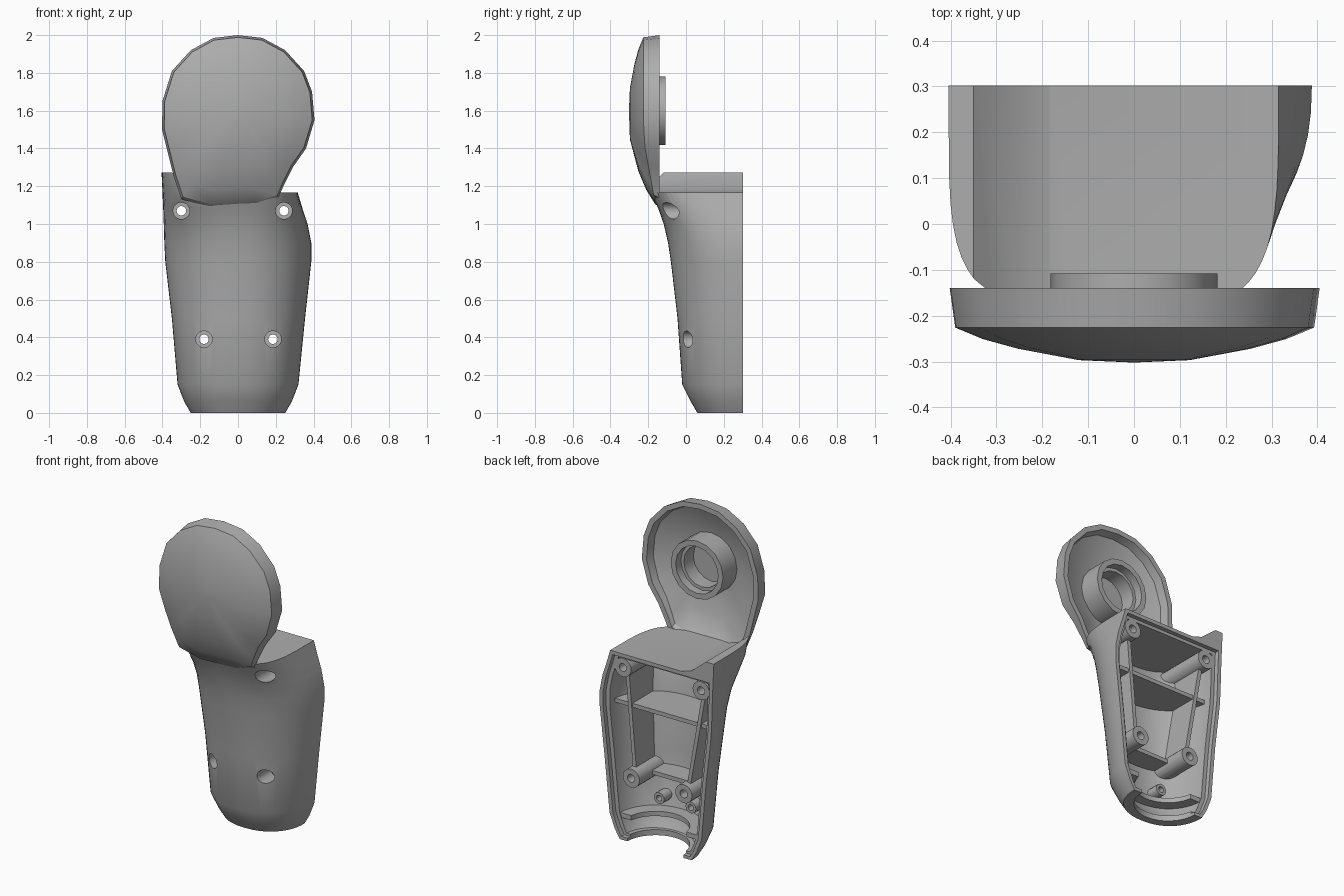
import bpy, bmesh
from math import cos, sin, pi

if "Cube" in bpy.data.objects:
    bpy.data.objects.remove(bpy.data.objects["Cube"])

grey = bpy.data.materials.new("plain_grey")
grey.use_nodes = True
grey.diffuse_color = (0.42, 0.42, 0.42, 1)
grey.node_tree.nodes["Principled BSDF"].inputs["Base Color"].default_value = (0.42, 0.42, 0.42, 1)

BACK = 0.302
parts, cutters = [], []


def make(name, rings, cutter=False):
    """Skin a list of equal closed rings and cap both ends."""
    bm = bmesh.new()
    loops = [[bm.verts.new(p) for p in ring] for ring in rings]
    n = len(loops[0])
    for a, b in zip(loops, loops[1:]):
        for i in range(n):
            j = (i + 1) % n
            bm.faces.new((a[i], a[j], b[j], b[i]))
    bm.faces.new(loops[0])
    bm.faces.new(loops[-1])
    bmesh.ops.recalc_face_normals(bm, faces=bm.faces)
    mesh = bpy.data.meshes.new(name)
    bm.to_mesh(mesh)
    bm.free()
    mesh.materials.append(grey)
    obj = bpy.data.objects.new(name, mesh)
    bpy.context.collection.objects.link(obj)
    obj.hide_render = cutter
    (cutters if cutter else parts).append(obj)
    return obj


def prism(name, pts, a, b, axis="y", cutter=False):
    if axis == "y":
        rings = [[(u, d, v) for u, v in pts] for d in (a, b)]
    else:
        rings = [[(u, v, d) for u, v in pts] for d in (a, b)]
    return make(name, rings, cutter)


def circle(x, v, r, n=20):
    return [(x + r * cos(2 * pi * i / n), v + r * sin(2 * pi * i / n)) for i in range(n)]


def rect(x0, x1, z0, z1):
    return [(x0, z0), (x1, z0), (x1, z1), (x0, z1)]


def boolean(obj, tools, op="DIFFERENCE"):
    for tool in tools:
        mod = obj.modifiers.new("bool", "BOOLEAN")
        mod.operation, mod.solver, mod.object = op, "EXACT", tool


# Handle sections: height, front depth, right edge, left edge, squareness
ROWS = [(0, 0.06, 0.25, 0.25, 2.2), (0.06, 0.025, 0.285, 0.285, 2.2),
        (0.15, -0.02, 0.32, 0.32, 2.2), (0.5, -0.045, 0.35, 0.355, 2.2),
        (0.8, -0.08, 0.385, 0.388, 2.2), (0.9, -0.095, 0.39, 0.388, 2.3),
        (1.0, -0.118, 0.393, 0.368, 2.6), (1.08, -0.146, 0.396, 0.342, 3.2),
        (1.17, -0.186, 0.4, 0.315, 4), (1.32, -0.19, 0.407, 0.3, 5)]


def row_at(z):
    for a, b in zip(ROWS, ROWS[1:]):
        if z <= b[0]:
            t = (z - a[0]) / (b[0] - a[0])
            return [p + (q - p) * t for p, q in zip(a, b)]


def handle_loft(name, z0, z1, inset=0, reach=0, y_min=-1):
    levels = [z0] + [r[0] for r in ROWS if z0 < r[0] < z1] + [z1]
    rings = []
    for level in levels:
        z, front, left, right, n = row_at(level)
        ring = []
        for i in range(29):
            c, s = cos(pi * i / 28), max(sin(pi * i / 28), 0)
            half = (right if c > 0 else left) - inset
            x = half * abs(c) ** (2 / n) * (1 if c > 0 else -1)
            y = BACK - (BACK - front - inset) * s ** (2 / n)
            ring.append((x, max(y, y_min), z))
        if reach:
            ring = [(ring[0][0], BACK + reach, z)] + ring + [(ring[-1][0], BACK + reach, z)]
        rings.append(ring)
    return make(name, rings, name.startswith("cut"))


# Cutters: cavity, rim step, saddle top, cable outlet and screw holes
cavity = handle_loft("cut_cavity", 0.035, 1.125, 0.05, 0.2)
step = handle_loft("cut_step", 0.02, 1.145, 0.024, 0.2, 0.275)
core = handle_loft("cut_core", 0.02, 1.14, 0.02)
saddle = prism("cut_saddle", [(0.6, 1.168), (-0.18, 1.168), (-0.25, 1.19), (-0.35, 1.272),
                              (-0.6, 1.272), (-0.6, 1.6), (0.6, 1.6)], -0.6, 0.6, cutter=True)
outlet = prism("cut_outlet", circle(0, BACK, 0.195, 32), -0.1, 0.3, "z", True)
SCREWS = [(-0.30, 1.07), (0.243, 1.07), (-0.18, 0.39), (0.185, 0.39)]
holes = []
for x, z in SCREWS:
    holes.append(prism("cut_bore", circle(x, z, 0.044), -0.5, 0.12, cutter=True))
    holes.append(prism("cut_hole", circle(x, z, 0.025), -0.5, 0.5, cutter=True))

# Handle shell
shell = handle_loft("handle_shell", 0, 1.32)
boolean(shell, [saddle, cavity, step, outlet] + holes)

# Screw posts
for x, z in SCREWS:
    post = prism("screw_post", circle(x, z, 0.058), -0.4, 0.28)
    boolean(post, [core], "INTERSECT")
    boolean(post, holes)

# Short pegs
for x in (-0.11, 0.11):
    peg = prism("short_peg", circle(x, 0.22, 0.036, 14), -0.4, 0.11)
    boolean(peg, [core], "INTERSECT")
    boolean(peg, [prism("cut_peg", circle(x, 0.22, 0.018, 14), 0.03, 0.5, cutter=True)])

# Stiffening ribs
ribs = [("cross_rib", rect(-0.5, 0.5, 0.81, 0.835), 0.23),
        ("lower_rib", rect(-0.18, 0.185, 0.38, 0.405), 0.15)]
for top, low in ((SCREWS[0], SCREWS[2]), (SCREWS[1], SCREWS[3])):
    ribs.append(("side_rib", [(low[0] - 0.012, low[1]), (low[0] + 0.012, low[1]),
                              (top[0] + 0.012, top[1]), (top[0] - 0.012, top[1])], 0.24))
ribs.append(("outlet_rib", rect(-0.5, 0.5, 0.12, 0.15), 0.27))
for name, pts, depth in ribs:
    rib = prism(name, pts, -0.4, depth)
    boolean(rib, [core], "INTERSECT")
    boolean(rib, holes + [outlet])

# Round head: one outline scaled inwards over the dome and back through the bowl
OUTLINE = [(0, 2), (0.13, 1.985), (0.25, 1.92), (0.35, 1.81), (0.392, 1.7), (0.405, 1.55),
           (0.36, 1.4), (0.29, 1.3), (0.24, 1.2), (0.215, 1.14), (0.1, 1.1), (-0.15, 1.09),
           (-0.3, 1.13), (-0.34, 1.25), (-0.37, 1.37), (-0.402, 1.5), (-0.4, 1.65),
           (-0.35, 1.81), (-0.25, 1.92), (-0.13, 1.985)]


def head_ring(scale, depth, rim):
    ring = []
    for x, z in OUTLINE:
        drop = min(max((1.45 - z) / 0.35, 0), 1) * rim
        ring.append((x * scale, depth + drop, 1.6 + (z - 1.6) * scale))
    return ring


head = make("head_shell", [head_ring(*r) for r in (
    (0.01, -0.262, 0), (0.3, -0.257, 0), (0.62, -0.235, 0.01), (0.89, -0.19, 0.03),
    (0.92, -0.14, 0), (1, -0.14, 0), (0.97, -0.226, 0.062), (0.82, -0.251, 0.04),
    (0.63, -0.272, 0.02), (0.3, -0.297, 0), (0.01, -0.302, 0))])
boolean(head, holes)

# Collar inside the head
collar = prism("head_collar", circle(0, 1.6, 0.182, 16), -0.27, -0.108)
boolean(collar, [prism("cut_collar", circle(0, 1.6, 0.148, 16), -0.16, 0, cutter=True),
                 prism("cut_collar", circle(0, 1.6, 0.128, 16), -0.255, 0, cutter=True)])

# Bake the cuts, drop the cutters and smooth the curved faces
deps = bpy.context.evaluated_depsgraph_get()
baked = [bpy.data.meshes.new_from_object(p.evaluated_get(deps)) for p in parts]
for part, mesh in zip(parts, baked):
    part.modifiers.clear()
    part.data = mesh
for tool in cutters:
    bpy.data.objects.remove(tool)
bpy.ops.object.select_all(action="DESELECT")
for part in parts:
    part.select_set(True)
bpy.context.view_layer.objects.active = shell
bpy.ops.object.shade_smooth_by_angle(angle=0.5)
